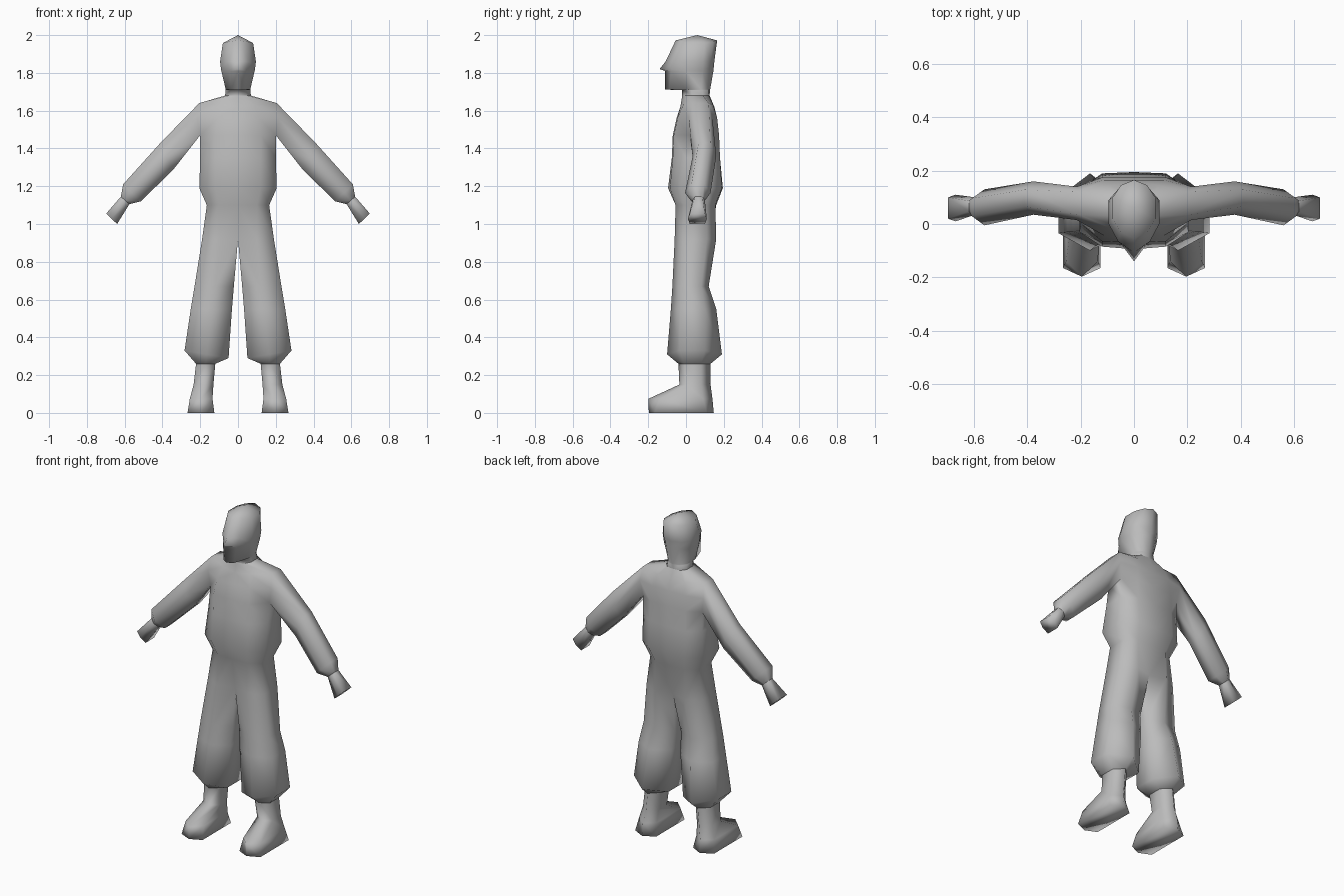
import bpy, bmesh

grey = bpy.data.materials.new("plain grey")
grey.diffuse_color = (0.5, 0.5, 0.5, 1)


def ring(z, xi, xc, xo, fi, f, fo, bo, b, bi, tilt=0):
    """Six points of a right-hand half section: inner, middle and outer x, front to back."""
    return [(xi, fi, z - tilt), (xc, f, z), (xo, fo, z + tilt),
            (xo, bo, z + tilt), (xc, b, z), (xi, bi, z - tilt)]


def arm_ring(tx, tz, lx, lz, f, b, k):
    """Hexagonal section from a top and a low point; k flattens its top and bottom edges."""
    c, h = (f + b) / 2, (b - f) / 2
    mx, mz = (tx + lx) / 2, (tz + lz) / 2
    return [(tx, c - h * k, tz), (tx, c + h * k, tz), (mx, b, mz),
            (lx, c + h * k, lz), (lx, c - h * k, lz), (mx, f, mz)]


def loft(bm, rings, skip=(), cap=False):
    rows = [[bm.verts.new(p) for p in r] for r in rings]
    for j in range(len(rows) - 1):
        a, b = rows[j], rows[j + 1]
        for i in range(6):
            n = (i + 1) % 6
            quad = (a[i], b[i], b[n], a[n])
            # leave out shoulder openings and walls on the centre plane
            if (j, i) in skip or all(abs(v.co.x) < 1e-5 for v in quad):
                continue
            bm.faces.new(quad)
    if cap:
        bm.faces.new(rows[-1][::-1])


def finish(name, bm):
    bmesh.ops.remove_doubles(bm, verts=bm.verts[:], dist=1e-4)
    me = bpy.data.meshes.new(name)
    bm.to_mesh(me)
    bm.free()
    me.materials.append(grey)
    me.shade_smooth()
    ob = bpy.data.objects.new(name, me)
    bpy.context.collection.objects.link(ob)
    mod = ob.modifiers.new("mirror", 'MIRROR')
    mod.use_mirror_merge = True
    mod.merge_threshold = 0.0005


# Shared seams
neck = ring(1.68, 0, .045, .068, -.02, -.01, .03, .09, .12, .125)
ankle = ring(.26, .12, .17, .222, -.01, -.04, -.01, .08, .13, .08)
wrist = arm_ring(.62, 1.145, .575, 1.105, .035, .1, .6)

# Head, with nose and jaw
bm = bmesh.new()
loft(bm, [
    ring(2.0, 0, 0, 0, .06, .06, .06, .06, .06, .06),
    ring(1.965, 0, .05, .08, -.055, -.03, .02, .1, .145, .165, -.007),
    ring(1.86, 0, .06, .095, -.108, -.065, 0, .09, .13, .15),
    ring(1.82, 0, .045, .09, -.14, -.078, 0, .088, .128, .146),
    ring(1.81, 0, .045, .088, -.11, -.08, 0, .088, .128, .145),
    ring(1.712, 0, .035, .065, -.11, -.09, 0, .08, .118, .128),
    ring(1.708, 0, .04, .066, -.02, -.01, .03, .085, .118, .127),
    neck])
finish("head", bm)

# Suit: torso and trouser legs in one loft, sleeves grown from the shoulder opening
bm = bmesh.new()
torso = [
    neck,
    ring(1.63, 0, .09, .205, -.03, -.015, .035, .12, .145, .15, .01),
    ring(1.56, 0, .11, .215, -.05, -.045, .015, .14, .165, .165),
    ring(1.47, 0, .12, .2, -.07, -.065, .02, .13, .175, .175),
    ring(1.35, 0, .12, .2, -.075, -.07, 0, .13, .18, .18),
    ring(1.19, 0, .12, .205, -.095, -.085, -.03, .13, .19, .195),
    ring(1.10, 0, .1, .165, -.055, -.055, -.01, .11, .155, .16)]
legs = [
    ring(.92, 0, .1, .19, -.03, -.06, -.02, .11, .16, .13),
    ring(.67, .022, .12, .23, -.02, -.072, -.03, .08, .12, .08),
    ring(.55, .032, .14, .25, -.03, -.08, -.03, .1, .16, .1),
    ring(.31, .05, .165, .283, -.035, -.1, -.035, .1, .19, .1, .02),
    ankle]
loft(bm, torso + legs, skip={(1, 2), (2, 2)})
top, mid, low = torso[1:4]
loft(bm, [
    [top[2], top[3], mid[3], low[3], low[2], mid[2]],
    arm_ring(.41, 1.43, .345, 1.285, .035, .16, .5),
    arm_ring(.608, 1.21, .515, 1.12, -.005, .13, .5),
    wrist])
finish("suit", bm)

# Hands
bm = bmesh.new()
loft(bm, [wrist, arm_ring(.698, 1.055, .64, 1.0, .01, .11, .8)], cap=True)
finish("hands", bm)

# Shoes
bm = bmesh.new()
loft(bm, [
    ankle,
    ring(.15, .13, .18, .235, 0, -.035, 0, .08, .13, .08),
    ring(.075, .135, .195, .255, -.14, -.198, -.14, .09, .14, .09),
    ring(0, .125, .195, .267, -.165, -.197, -.165, .11, .147, .11)], cap=True)
finish("shoes", bm)
